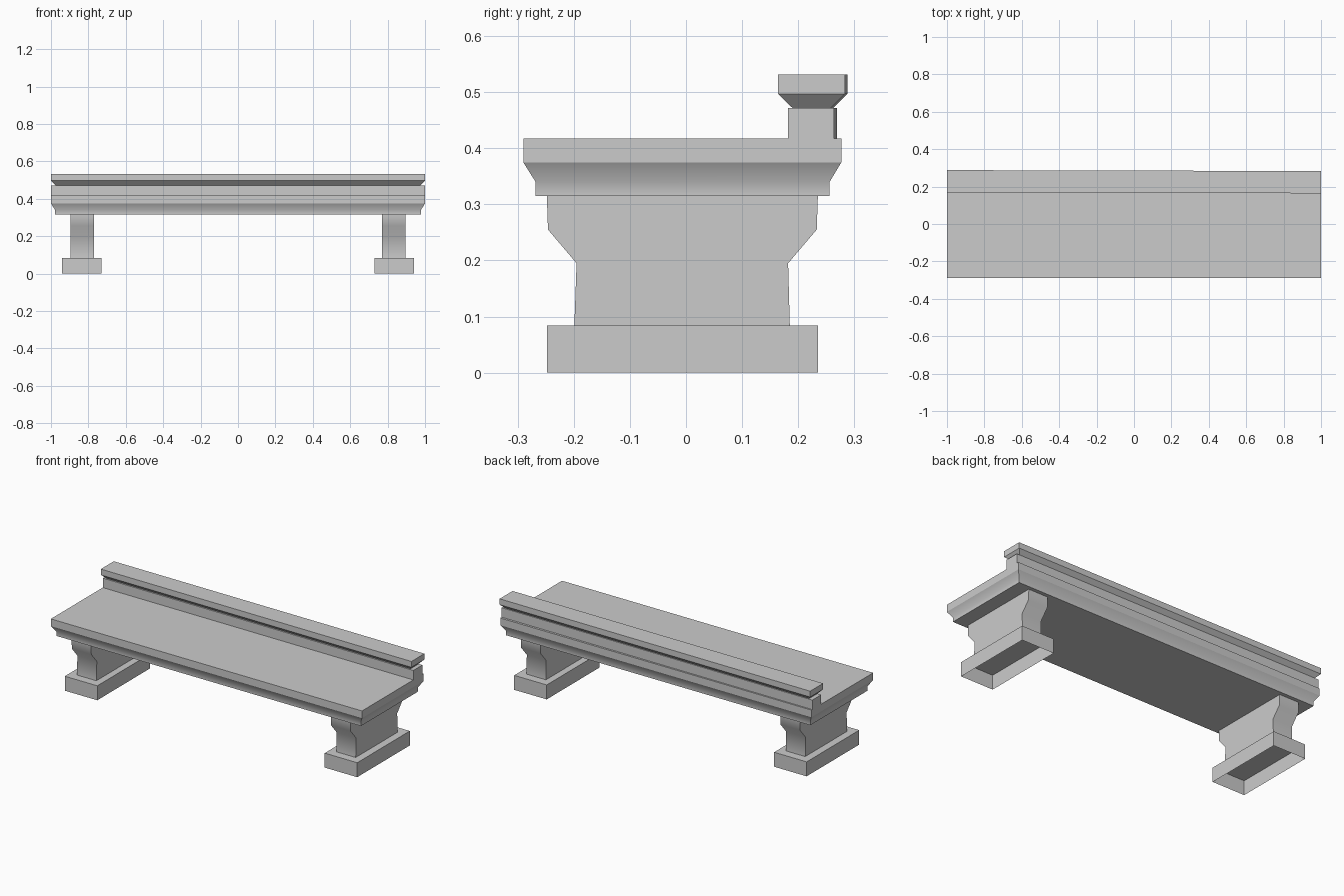
import bpy, bmesh, math

if "Cube" in bpy.data.objects:
    bpy.data.objects.remove(bpy.data.objects["Cube"])


def loft(name, rings, skew=0.0, bottom=True, top=True, crease_z=()):
    """Stack of rectangular rings (z, x0, x1, y0, y1) joined by side faces."""
    bm = bmesh.new()
    loops = []
    for z, x0, x1, y0, y1 in rings:
        corners = [(x0, y0), (x1, y0), (x1, y1), (x0, y1)]
        loops.append([bm.verts.new((x, y + skew * x, z)) for x, y in corners])
    for a, b in zip(loops, loops[1:]):
        for i in range(4):
            j = (i + 1) % 4
            bm.faces.new((a[i], a[j], b[j], b[i]))
    if bottom:
        bm.faces.new(loops[0][::-1])
    if top:
        bm.faces.new(loops[-1])
    for e in bm.edges:
        if any(all(abs(v.co.z - z) < 1e-4 for v in e.verts) for z in crease_z):
            e.smooth = False
    mesh = bpy.data.meshes.new(name)
    bm.to_mesh(mesh)
    bm.free()
    obj = bpy.data.objects.new(name, mesh)
    bpy.context.collection.objects.link(obj)
    bpy.ops.object.select_all(action='DESELECT')
    obj.select_set(True)
    bpy.context.view_layer.objects.active = obj
    bpy.ops.object.shade_smooth_by_angle(angle=math.radians(44))
    return obj


def mirror_x(obj):
    mod = obj.modifiers.new("Mirror", 'MIRROR')
    mod.use_axis[0] = True
    mod.use_mirror_merge = False


# Seat slab with flared moulding
loft("seat", [
    (0.315, -0.978, 0.978, -0.268, 0.256),
    (0.340, -0.978, 0.978, -0.268, 0.256),
    (0.375, -1.0, 1.0, -0.290, 0.277),
    (0.417, -1.0, 1.0, -0.290, 0.277),
], crease_z=(0.375,))

# Low back rail, very slightly out of square with the seat
SKEW = -0.0025
loft("back_rail", [
    (0.417, -1.0, 1.0, 0.184, 0.2665),
    (0.472, -1.0, 1.0, 0.184, 0.2665),
], SKEW)

# Rail cap with a chamfered underside
loft("rail_cap", [
    (0.472, -0.976, 0.976, 0.192, 0.2605),
    (0.497, -1.0, 1.0, 0.1665, 0.2855),
    (0.531, -1.0, 1.0, 0.1665, 0.2855),
], SKEW, crease_z=(0.497,))

# Shaped legs
mirror_x(loft("leg", [
    (0.084, 0.771, 0.896, -0.199, 0.185),
    (0.195, 0.771, 0.896, -0.195, 0.182),
    (0.255, 0.771, 0.896, -0.246, 0.233),
    (0.315, 0.771, 0.896, -0.248, 0.235),
], bottom=False, top=False))

# Hollow foot blocks, open underneath
mirror_x(loft("foot", [
    (0.0, 0.731, 0.940, -0.248, 0.235),
    (0.084, 0.731, 0.940, -0.248, 0.235),
], bottom=False))
